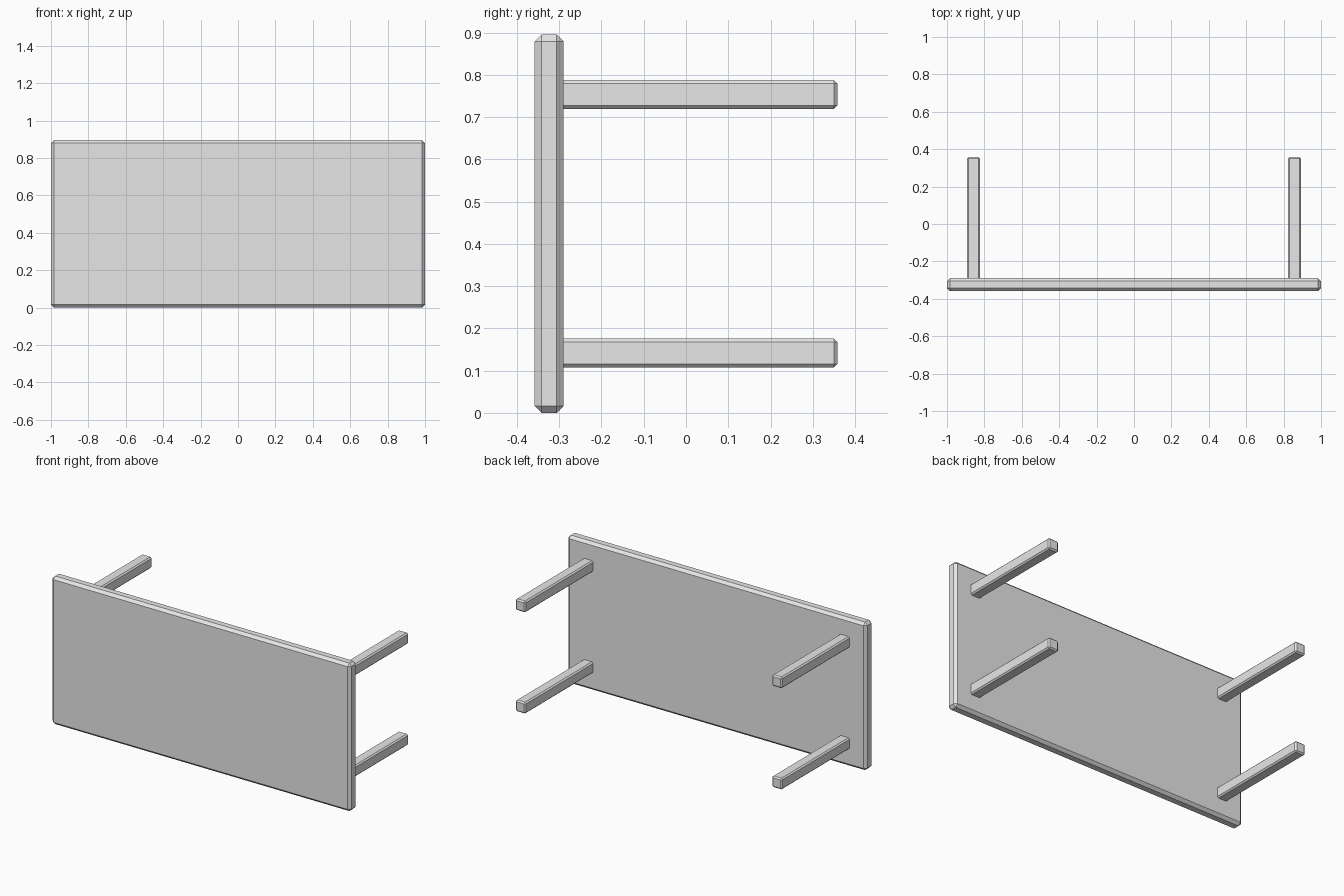
import bpy

cube = bpy.data.objects.get("Cube")
if cube:
    bpy.data.objects.remove(cube, do_unlink=True)

grey = bpy.data.materials.new("light_grey")
grey.use_nodes = True
colour = (0.8, 0.8, 0.8, 1)
grey.diffuse_color = colour
grey.node_tree.nodes["Principled BSDF"].inputs["Base Color"].default_value = colour


def chamfered_box(name, low, high, chamfer):
    """Flat-shaded box between two corners with chamfered edges."""
    centre = [(a + b) / 2 for a, b in zip(low, high)]
    bpy.ops.mesh.primitive_cube_add(size=1, location=centre)
    box = bpy.context.object
    box.name = name
    box.scale = [b - a for a, b in zip(low, high)]
    bpy.ops.object.transform_apply(location=False, rotation=False, scale=True)
    bevel = box.modifiers.new("chamfer", 'BEVEL')
    bevel.width = chamfer
    bevel.segments = 1
    box.data.materials.append(grey)
    return box


# Table top, standing on its long edge
height = 0.895
top_back = -0.29
chamfered_box("table_top", (-1, -0.358, 0), (1, top_back, height), 0.016)

# Four square legs pointing backwards
leg_x, leg_z, half = 0.858, 0.306, 0.034
for side, sx in (("left", 1), ("right", -1)):
    for level, sz in (("upper", 1), ("lower", -1)):
        x, z = sx * leg_x, height / 2 + sz * leg_z
        chamfered_box(f"{level}_{side}_leg",
                      (x - half, top_back - 0.02, z - half),
                      (x + half, 0.358, z + half), 0.008)
